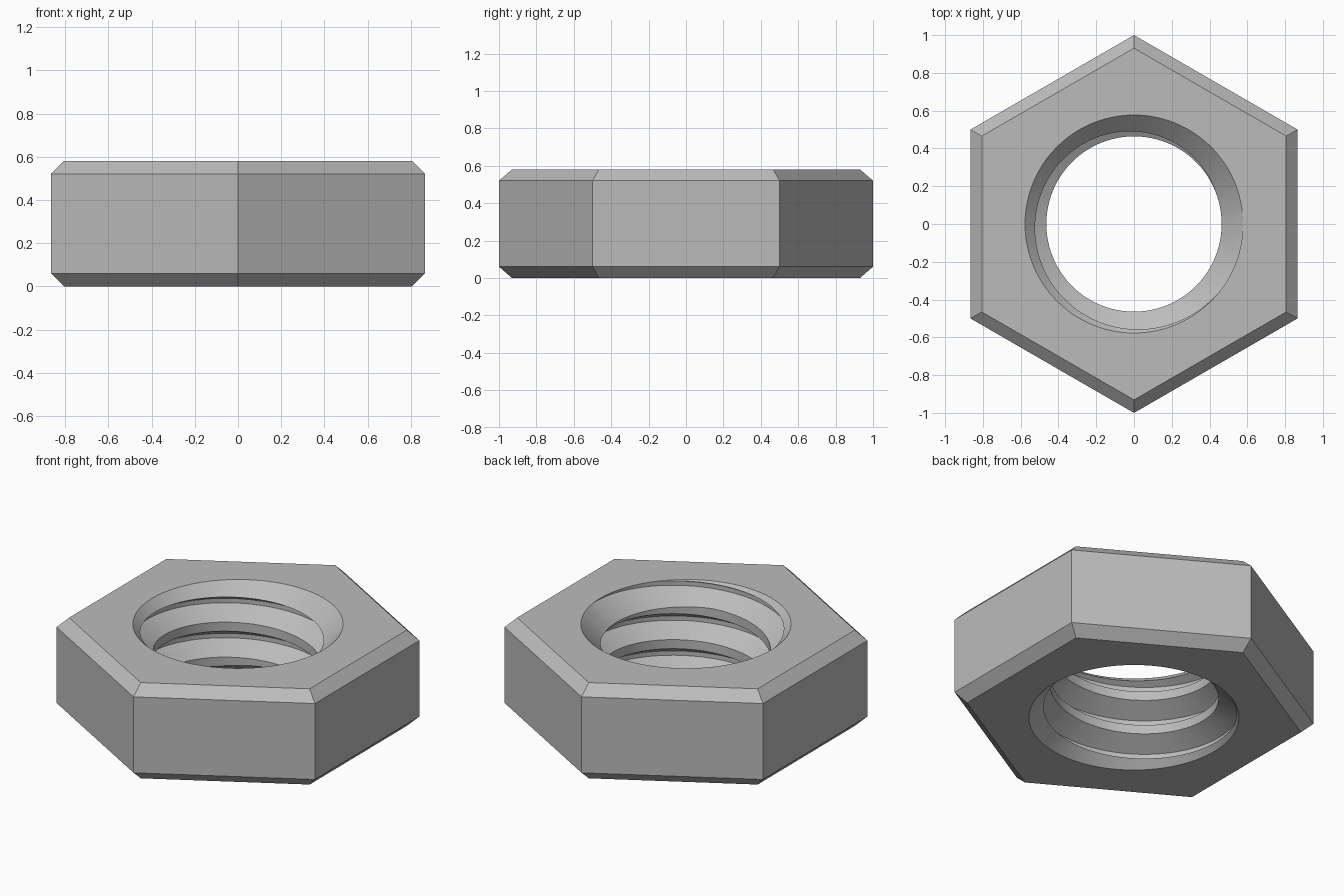
import bpy, bmesh, math

cube = bpy.data.objects.get("Cube")
if cube:
    bpy.data.objects.remove(cube, do_unlink=True)

HEIGHT = 0.58
PITCH = 0.212
MINOR = 0.464       # thread crest radius
MAJOR = 0.577       # thread root radius, also the countersink rim
SEGMENTS = 120

steel = bpy.data.materials.new("steel_grey")
steel.use_nodes = True
color = (0.5, 0.5, 0.5, 1)
steel.diffuse_color = color
steel.node_tree.nodes["Principled BSDF"].inputs["Base Color"].default_value = color


def polar(radius, angle, z):
    return (radius * math.cos(angle), radius * math.sin(angle), z)


def loft(name, rings):
    """Skin closed rings of points into a capped solid."""
    bm = bmesh.new()
    loops = [[bm.verts.new(p) for p in ring] for ring in rings]
    for a, b in zip(loops, loops[1:]):
        for i in range(len(a)):
            j = (i + 1) % len(a)
            bm.faces.new((a[i], a[j], b[j], b[i]))
    bm.faces.new(loops[0])
    bm.faces.new(loops[-1])
    bmesh.ops.recalc_face_normals(bm, faces=bm.faces)
    mesh = bpy.data.meshes.new(name)
    bm.to_mesh(mesh)
    bm.free()
    mesh.materials.append(steel)
    obj = bpy.data.objects.new(name, mesh)
    bpy.context.collection.objects.link(obj)
    return obj


def lathe(name, profile, sides, start=0.0):
    return loft(name, [[polar(r, start + math.tau * i / sides, z)
                        for i in range(sides)] for r, z in profile])


# Hexagonal body with bevelled top and bottom
bevel = 0.06
inner = 1 - bevel / math.cos(math.pi / 6)
nut = lathe("hex_nut", [(inner, 0), (1, bevel), (1, HEIGHT - bevel), (inner, HEIGHT)],
            6, math.pi / 6)

# Bore with a 45 degree countersink at both ends
sink = MAJOR - MINOR
extra = 0.05
bore = lathe("bore_cutter", [(MAJOR + extra, -extra), (MINOR, sink),
                             (MINOR, HEIGHT - sink), (MAJOR + extra, HEIGHT + extra)],
             SEGMENTS)

# Helical thread groove: trapezoid with 60 degree flanks and a flat root
inside = 0.44
root_half = PITCH / 16
mouth_half = root_half + (MAJOR - inside) * math.tan(math.pi / 6)
section = [(inside, -mouth_half), (MAJOR, -root_half), (MAJOR, root_half), (inside, mouth_half)]
exit_angle = math.radians(323)
rings = []
for step in range(-4 * SEGMENTS, SEGMENTS + 1):
    turn = step / SEGMENTS
    z = HEIGHT - root_half + PITCH * turn
    rings.append([polar(r, exit_angle + math.tau * turn, z + dz) for r, dz in section])
groove = loft("thread_cutter", rings)

# Cut the bore and the thread out of the body
bpy.context.view_layer.objects.active = nut
for cutter in (bore, groove):
    cutter.hide_render = True
    mod = nut.modifiers.new(cutter.name, "BOOLEAN")
    mod.operation = "DIFFERENCE"
    mod.solver = "EXACT"
    mod.object = cutter
    bpy.ops.object.modifier_apply(modifier=mod.name)
    bpy.data.objects.remove(cutter, do_unlink=True)

# Smooth bore, crisp edges
bpy.ops.object.select_all(action="DESELECT")
nut.select_set(True)
bpy.ops.object.shade_smooth_by_angle(angle=math.radians(20))
